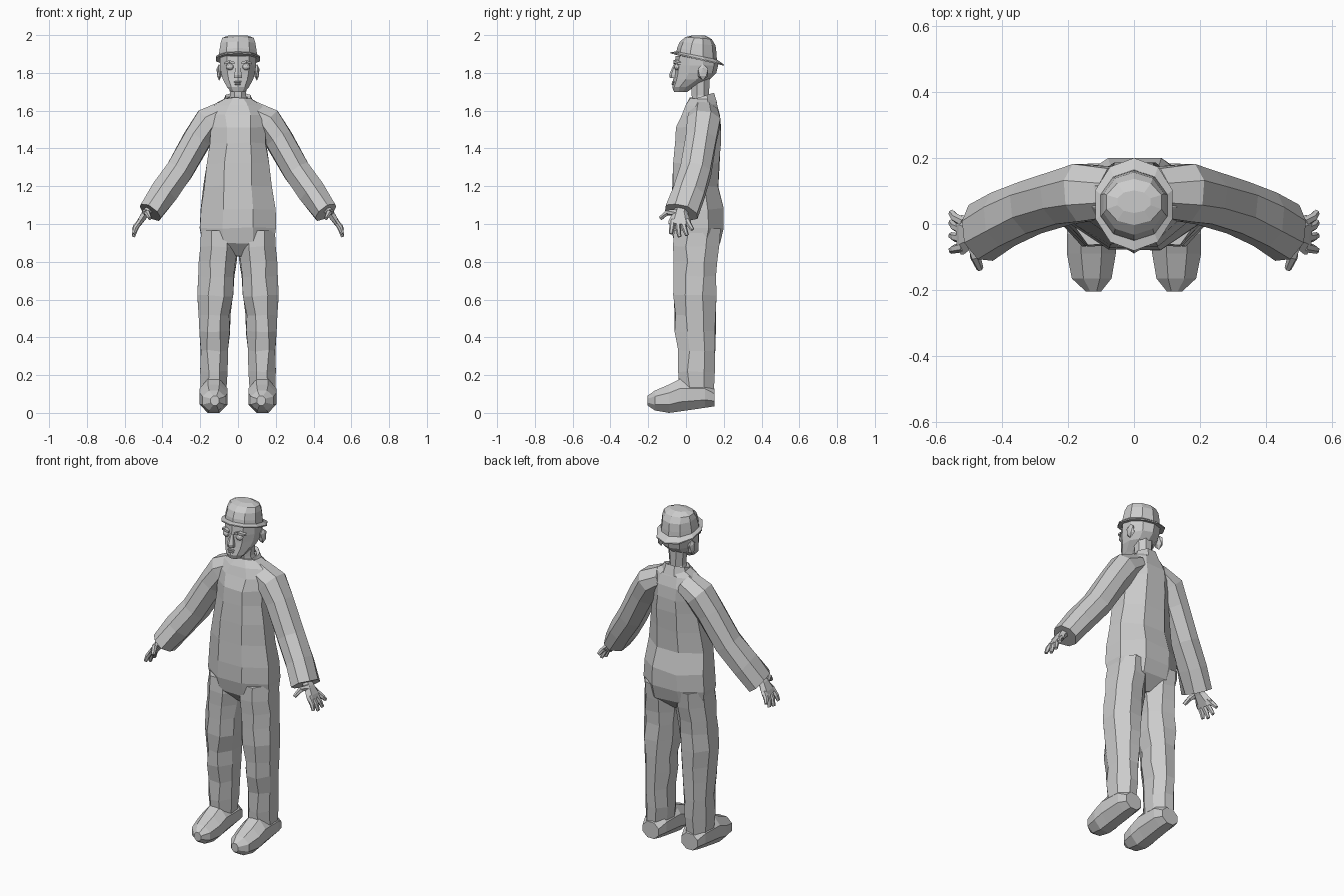
import bpy, bmesh, math, random
from mathutils import Vector as V

random.seed(4)


def loft(name, rings, n=8, mirror=False, jitter=0.0, caps=True):
    """Skin a chain of (centre, half-width vector, half-depth vector) rings."""
    bm = bmesh.new()
    k = 1 / math.cos(math.pi / n)
    loops = []
    for c, u, v in rings:
        loop = []
        for i in range(n):
            a = 2 * math.pi * (i + 0.5) / n
            j = V([random.uniform(-jitter, jitter) for _ in range(3)])
            loop.append(bm.verts.new(V(c) + k * (math.cos(a) * V(u) + math.sin(a) * V(v)) + j))
        loops.append(loop)
    for a, b in zip(loops, loops[1:]):
        for i in range(n):
            bm.faces.new((a[i], a[(i + 1) % n], b[(i + 1) % n], b[i]))
    if caps:
        bm.faces.new(loops[0][::-1])
        bm.faces.new(loops[-1])
    return finish(name, bm, mirror)


def finish(name, bm, mirror=False):
    bmesh.ops.recalc_face_normals(bm, faces=bm.faces)
    me = bpy.data.meshes.new(name)
    bm.to_mesh(me)
    bm.free()
    ob = bpy.data.objects.new(name, me)
    bpy.context.collection.objects.link(ob)
    if mirror:
        ob.modifiers.new("Mirror", 'MIRROR').use_mirror_merge = False
    return ob


def level(z, x0, x1, y0, y1, dz=0):
    """Horizontal ring; dz tips its back edge up."""
    return (((x0 + x1) / 2, (y0 + y1) / 2, z), ((x1 - x0) / 2, 0, 0), (0, (y1 - y0) / 2, dz))


def sym(z, hw, y0, y1, dz=0):
    return level(z, -hw, hw, y0, y1, dz)


def upright(y, x0, x1, z0, z1):
    return (((x0 + x1) / 2, y, (z0 + z1) / 2), ((x1 - x0) / 2, 0, 0), (0, 0, (z1 - z0) / 2))


def tube(name, pts, n=8, jitter=0.0):
    """Mirrored limb along (x, y, z, half thickness, half depth) points."""
    ps = [V(p[:3]) for p in pts]
    rings = []
    for i, p in enumerate(pts):
        d = (ps[min(i + 1, len(ps) - 1)] - ps[max(i - 1, 0)]).normalized()
        u = V((0, 1, 0)).cross(d).normalized()
        rings.append((ps[i], u * p[3], d.cross(u) * p[4]))
    return loft(name, rings, n, True, jitter)


def blob(name, loc, size, mirror=False, sub=1):
    bm = bmesh.new()
    bmesh.ops.create_icosphere(bm, subdivisions=sub, radius=1)
    for v in bm.verts:
        v.co = V([v.co[i] * size[i] + loc[i] for i in range(3)])
    return finish(name, bm, mirror)


# Jacket body
loft("torso", [
    sym(0.83, 0.05, 0.0, 0.11), sym(0.90, 0.19, -0.06, 0.18), sym(0.98, 0.20, -0.078, 0.20),
    sym(1.08, 0.195, -0.075, 0.195), sym(1.20, 0.18, -0.07, 0.172), sym(1.32, 0.163, -0.067, 0.178),
    sym(1.43, 0.15, -0.062, 0.182), sym(1.51, 0.148, -0.05, 0.182), sym(1.58, 0.155, -0.02, 0.178),
    sym(1.63, 0.125, 0.0, 0.165), sym(1.665, 0.07, 0.02, 0.15)], jitter=0.005)

# Collar, lower at the front
loft("collar", [sym(1.63, 0.085, 0.005, 0.165, 0.012), sym(1.675, 0.066, 0.022, 0.148, 0.02),
                sym(1.665, 0.05, 0.032, 0.135, 0.015)], caps=False)

# Sleeves
tube("sleeve", [
    (0.07, 0.095, 1.59, 0.06, 0.075), (0.155, 0.095, 1.54, 0.078, 0.085),
    (0.215, 0.08, 1.45, 0.074, 0.085), (0.312, 0.05, 1.28, 0.073, 0.083),
    (0.395, 0.015, 1.165, 0.070, 0.085), (0.465, -0.025, 1.062, 0.064, 0.088)], jitter=0.004)

# Hands
tube("palm", [(0.45, -0.02, 1.10, 0.022, 0.03), (0.49, -0.03, 1.055, 0.02, 0.035),
              (0.517, -0.032, 1.015, 0.016, 0.052), (0.528, -0.035, 0.995, 0.012, 0.05)], 6)
for i, (y0, y1, z1) in enumerate([(0.005, 0.035, 0.970), (-0.02, 0.005, 0.940),
                                  (-0.045, -0.035, 0.932), (-0.07, -0.08, 0.948)]):
    tube(f"finger_{i + 1}", [(0.515, y0, 1.02, 0.012, 0.013),
                             (0.542, (y0 + y1) / 2, (0.99 + z1) / 2 + 0.01, 0.012, 0.012),
                             (0.553, y1, z1, 0.008, 0.009)], 6)
tube("thumb", [(0.492, -0.05, 1.06, 0.017, 0.016), (0.48, -0.10, 1.06, 0.014, 0.014),
               (0.466, -0.135, 1.03, 0.009, 0.01)], 6)

# Trouser legs
loft("trouser_leg", [
    level(0.97, 0.01, 0.19, -0.06, 0.18), level(0.88, 0.005, 0.203, -0.065, 0.172),
    level(0.80, 0.012, 0.206, -0.06, 0.16), level(0.72, 0.02, 0.206, -0.065, 0.155),
    level(0.62, 0.025, 0.212, -0.065, 0.156), level(0.52, 0.042, 0.208, -0.058, 0.158),
    level(0.43, 0.042, 0.204, -0.055, 0.155), level(0.33, 0.056, 0.202, -0.038, 0.156),
    level(0.22, 0.055, 0.197, -0.045, 0.15), level(0.11, 0.062, 0.192, -0.035, 0.143)],
    mirror=True, jitter=0.006)

# Shoes, skinned from heel to toe
loft("shoe", [
    upright(0.15, 0.075, 0.18, 0.035, 0.13), upright(0.10, 0.058, 0.198, 0.027, 0.17),
    upright(-0.03, 0.055, 0.203, 0.008, 0.18), upright(-0.09, 0.055, 0.203, 0.0, 0.15),
    upright(-0.165, 0.068, 0.188, 0.013, 0.118), upright(-0.205, 0.10, 0.145, 0.04, 0.09)],
    mirror=True)

# Neck and head
loft("neck", [sym(1.62, 0.06, 0.04, 0.14), sym(1.68, 0.042, 0.03, 0.122), sym(1.78, 0.05, 0.03, 0.125)])
loft("head", [
    sym(1.70, 0.036, -0.062, 0.005), sym(1.725, 0.058, -0.07, 0.04), sym(1.765, 0.08, -0.063, 0.12),
    sym(1.80, 0.09, -0.058, 0.155), sym(1.84, 0.096, -0.055, 0.165), sym(1.89, 0.096, -0.05, 0.155)], 10)

# Face details
loft("nose", [sym(1.772, 0.02, -0.082, -0.045), sym(1.79, 0.02, -0.086, -0.045),
              sym(1.845, 0.009, -0.064, -0.04)], 6)
blob("eye", (0.043, -0.046, 1.832), (0.022, 0.018, 0.018), True, 2)
loft("brow", [((0.018, -0.053, 1.852), (0, 0.012, 0), (0, 0, 0.006)),
              ((0.045, -0.053, 1.86), (0, 0.014, 0), (0, 0, 0.007)),
              ((0.075, -0.035, 1.85), (0, 0.010, 0), (0, 0, 0.005))], 4, True)
blob("upper_lip", (0, -0.064, 1.752), (0.026, 0.012, 0.007))
blob("lower_lip", (0, -0.066, 1.741), (0.021, 0.012, 0.007))
blob("ear", (0.1, 0.09, 1.803), (0.015, 0.032, 0.044), True)

# Hat: brim dips to the back, crown pinches to a small top
loft("hat", [
    sym(1.872, 0.09, -0.04, 0.155, -0.02), sym(1.871, 0.117, -0.074, 0.193, -0.031),
    sym(1.878, 0.117, -0.074, 0.193, -0.031), sym(1.892, 0.101, -0.045, 0.158, -0.02),
    sym(1.915, 0.098, -0.042, 0.157, -0.016), sym(1.955, 0.092, -0.028, 0.152, -0.01),
    sym(1.984, 0.083, 0.0, 0.133, -0.005), sym(1.998, 0.05, 0.035, 0.10, 0)], 10)
